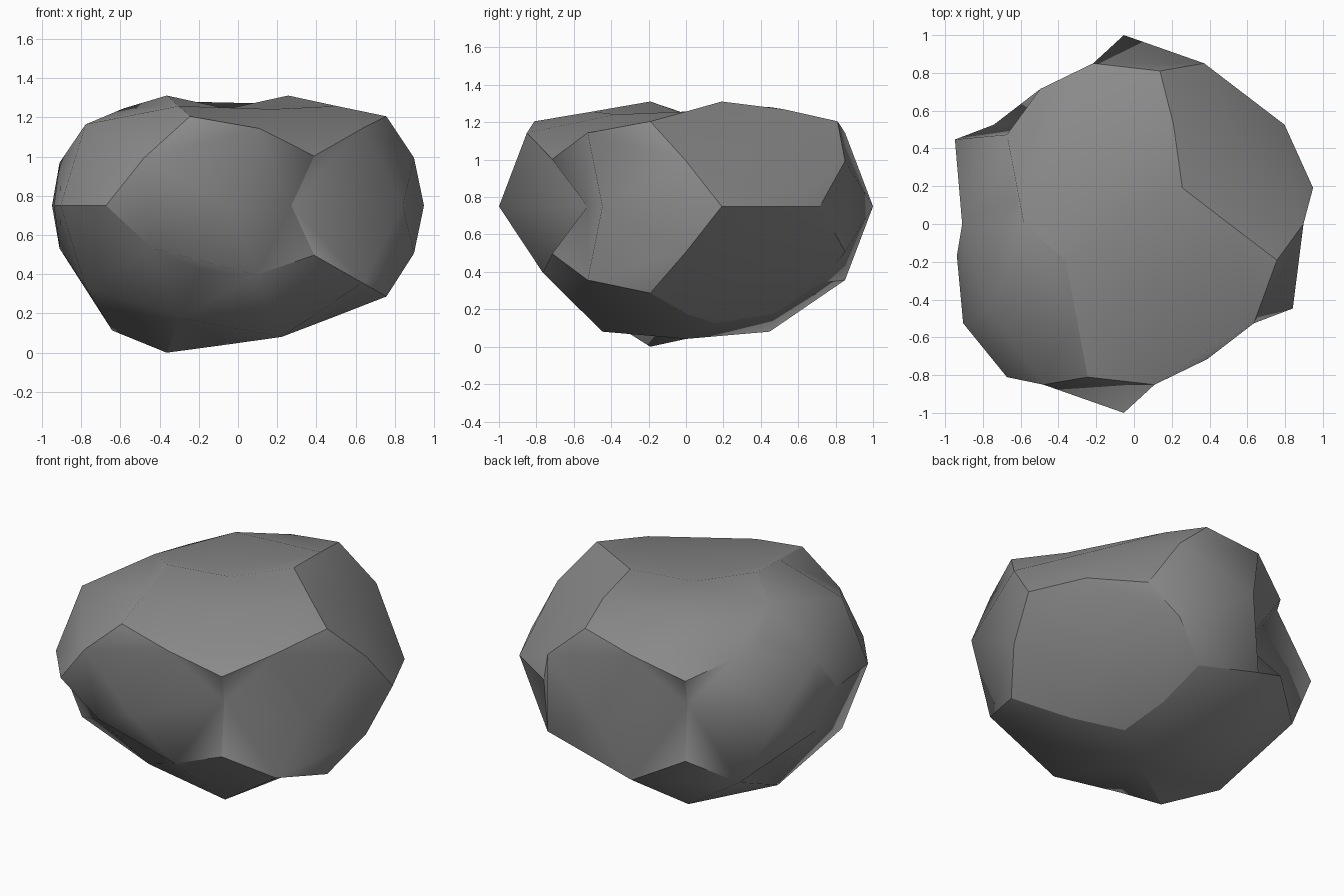
import bpy
import bmesh
from math import radians
from mathutils import Matrix, Vector

cube = bpy.data.objects.get("Cube")
if cube:
    bpy.data.objects.remove(cube, do_unlink=True)

PEAK, DENT, HOLLOW, DEEP = 1.02, 0.9, 0.72, 0.62


def nearest(verts, direction):
    """Vertex lying closest to a direction from the centre."""
    aim = Vector(direction).normalized()
    return max(verts, key=lambda v: v.co.normalized().dot(aim))


def set_radius(verts, directions, radius):
    for direction in directions:
        vert = nearest(verts, direction)
        vert.co = vert.co.normalized() * radius


# Round stone core, with its poles pointing to front and back
bm = bmesh.new()
bmesh.ops.create_icosphere(bm, subdivisions=2, radius=1,
                           matrix=Matrix.Rotation(radians(90), 4, "X"))
core = list(bm.verts)
hubs = {v for v in core if len(v.link_edges) == 5}
ridges = [v for v in core if v not in hubs]

# Join each corner facet to a tip in the middle facet beside it, as kites
kites = []
for middle in [f for f in bm.faces if not hubs & set(f.verts)]:
    tip = bm.verts.new(middle.calc_center_median().normalized() * DENT)
    for edge in middle.edges:
        corner = next(f for f in edge.link_faces if f != middle)
        ring = list(corner.verts)
        start = next(i for i, v in enumerate(ring) if v in hubs)
        hub, a, b = ring[start:] + ring[:start]
        kites.append((a, tip, b, hub))
bmesh.ops.delete(bm, geom=list(bm.faces), context="FACES_ONLY")
for kite in kites:
    bm.faces.new(kite)
loose = [e for e in bm.edges if not e.link_faces]
bmesh.ops.delete(bm, geom=loose, context="EDGES")
tips = [v for v in bm.verts if v not in core]

# Sharp tips that stand out of the stone
set_radius(tips, [
    (.3, .2, .9), (-.3, -.2, .9), (-.3, -.2, -.9),
    (.2, .8, .6), (-.2, -.8, .6), (.8, -.2, .6), (.8, -.2, -.6),
    (-.6, -.8, 0), (1, .2, 0),
], PEAK)

# Tips sunk into the stone
set_radius(tips, [(-.8, .2, .6), (-.8, .2, -.6), (-.2, -.8, -.6)], HOLLOW)
set_radius(tips, [(.3, .2, -.9)], .85)

# Broad faces worn flat: two on the right side, one on the top
set_radius(hubs, [(.7, .4, .5), (.7, .4, -.5), (.3, -.4, .9)], .84)

# Worn places along the ridges
set_radius(ridges, [
    (-.95, 0, .3), (-.95, 0, -.3), (.6, 0, -.8), (-.6, 0, .8),
    (.26, .5, -.8), (-.26, -.5, -.8), (.16, -.85, -.5),
    (-.4, -.85, -.3), (0, 0, -1), (-.7, .5, .5),
], DENT)
set_radius(ridges, [(-.26, -.5, .8), (.6, 0, .8)], .95)
set_radius(ridges, [(0, 0, 1)], HOLLOW)

# Two deep chips on opposite sides
set_radius(ridges, [(.5, -.85, 0), (-.5, .85, 0)], DEEP)

# Squash the stone and flatten its top
SHOULDER = .45
for v in bm.verts:
    v.co.z *= .787
    if v.co.z > SHOULDER:
        v.co.z = SHOULDER + (v.co.z - SHOULDER) * .37

# Centre the stone and rest it on the ground
low = [min(v.co[i] for v in bm.verts) for i in range(3)]
high = [max(v.co[i] for v in bm.verts) for i in range(3)]
shift = Vector((-(low[0] + high[0]) / 2, -(low[1] + high[1]) / 2, -low[2]))
bmesh.ops.translate(bm, verts=bm.verts, vec=shift)
bm.normal_update()

# Soft broad faces, with crisp ridges between them
for face in bm.faces:
    face.smooth = True
for edge in bm.edges:
    inside = hubs & set(edge.verts)
    edge.smooth = bool(inside) or edge.calc_face_angle() < radians(15)

mesh = bpy.data.meshes.new("boulder")
bm.to_mesh(mesh)
bm.free()
boulder = bpy.data.objects.new("boulder", mesh)
bpy.context.collection.objects.link(boulder)

# Plain grey stone
stone = bpy.data.materials.new("stone_grey")
stone.use_nodes = True
colour = (.26, .26, .26, 1)
stone.diffuse_color = colour
stone.node_tree.nodes["Principled BSDF"].inputs["Base Color"].default_value = colour
mesh.materials.append(stone)
